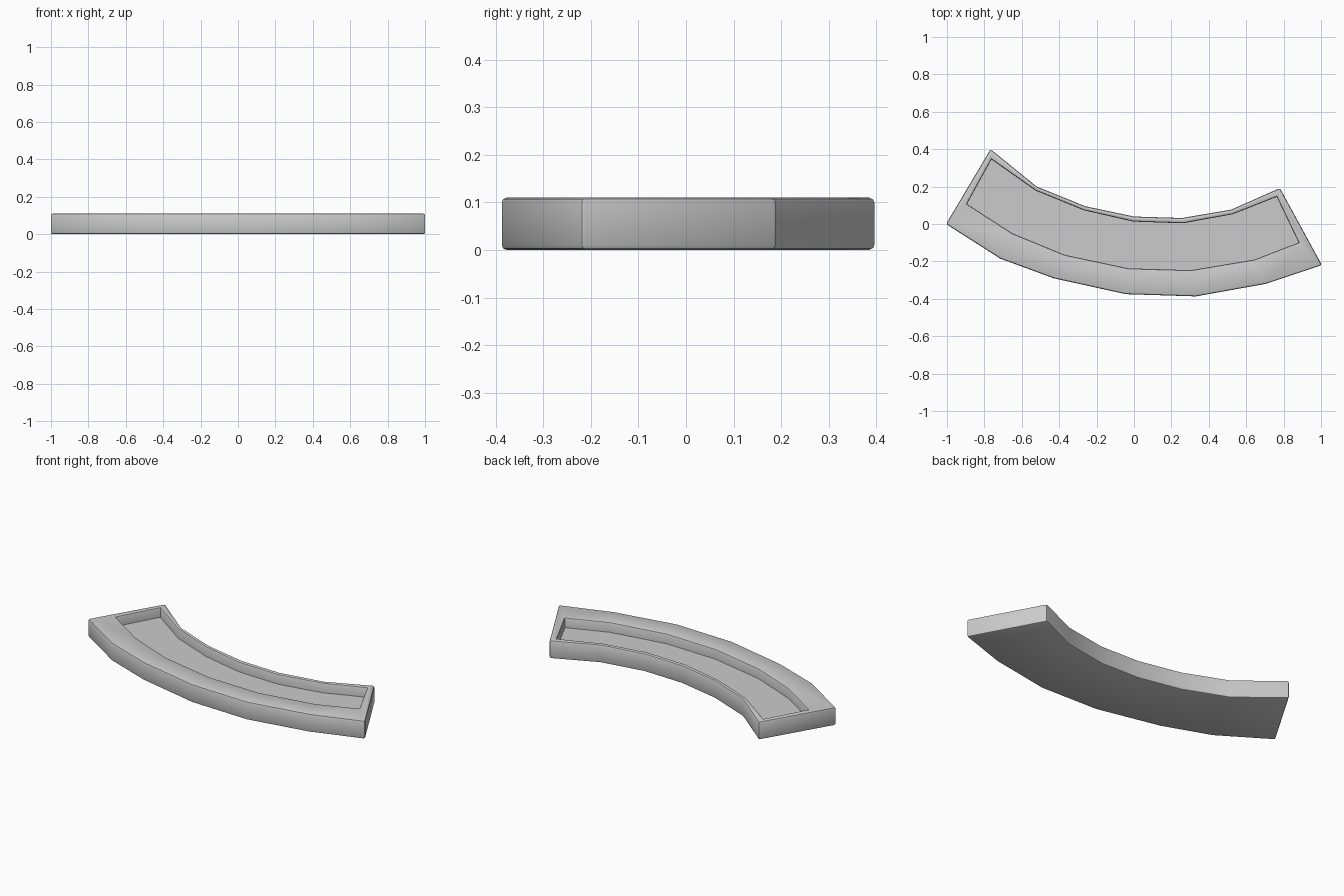
import bpy, bmesh
from math import radians

if "Cube" in bpy.data.objects:
    bpy.data.objects.remove(bpy.data.objects["Cube"])

HEIGHT, FLOOR = 0.11, 0.05

# Plan profiles, left to right: tray outline and recess outline
outer_front = [(-1.005, 0), (-.715, -.185), (-.43, -.29), (-.045, -.375),
               (.33, -.387), (.705, -.32), (1.005, -.22)]
outer_back = [(-.767, .4), (-.52, .2), (-.26, .095), (0, .04),
              (.255, .032), (.52, .077), (.78, .192)]
inner_front = [(-.893, .107), (-.65, -.05), (-.37, -.165), (-.03, -.237),
               (.305, -.247), (.645, -.19), (.88, -.099)]
inner_back = [(-.762, .345), (-.525, .178), (-.267, .073), (-.003, .013),
              (.262, .004), (.527, .052), (.763, .145)]

bm = bmesh.new()


def ring(front, back, z):
    return [bm.verts.new((x, y, z)) for x, y in front + back[::-1]]


def walls(a, b):
    n = len(a)
    return [bm.faces.new((a[i], a[(i + 1) % n], b[(i + 1) % n], b[i])) for i in range(n)]


def strip(r):
    n = len(r)
    for i in range(n // 2 - 1):
        bm.faces.new((r[i], r[i + 1], r[n - 2 - i], r[n - 1 - i]))


# Curved tray: outer wall, rim, recess wall, floor and underside
bottom = ring(outer_front, outer_back, 0)
top = ring(outer_front, outer_back, HEIGHT)
lip = ring(inner_front, inner_back, HEIGHT)
well = ring(inner_front, inner_back, FLOOR)
for a, b in ((bottom, top), (top, lip), (lip, well)):
    walls(a, b)
strip(well)
strip(bottom)
bmesh.ops.recalc_face_normals(bm, faces=bm.faces)

# Soften the rim, lip, underside and the four end corners
well_set = set(well)
soft = [e for e in bm.edges if e.calc_face_angle(0) > radians(40)
        and not well_set.intersection(e.verts)]
bmesh.ops.bevel(bm, geom=soft, offset=0.012, segments=2, profile=0.5,
                affect='EDGES', clamp_overlap=True)

mesh = bpy.data.meshes.new("curved_tray")
bm.to_mesh(mesh)
bm.free()
tray = bpy.data.objects.new("curved_tray", mesh)
bpy.context.collection.objects.link(tray)
bpy.context.view_layer.objects.active = tray
tray.select_set(True)
bpy.ops.object.shade_smooth_by_angle(angle=radians(30))
